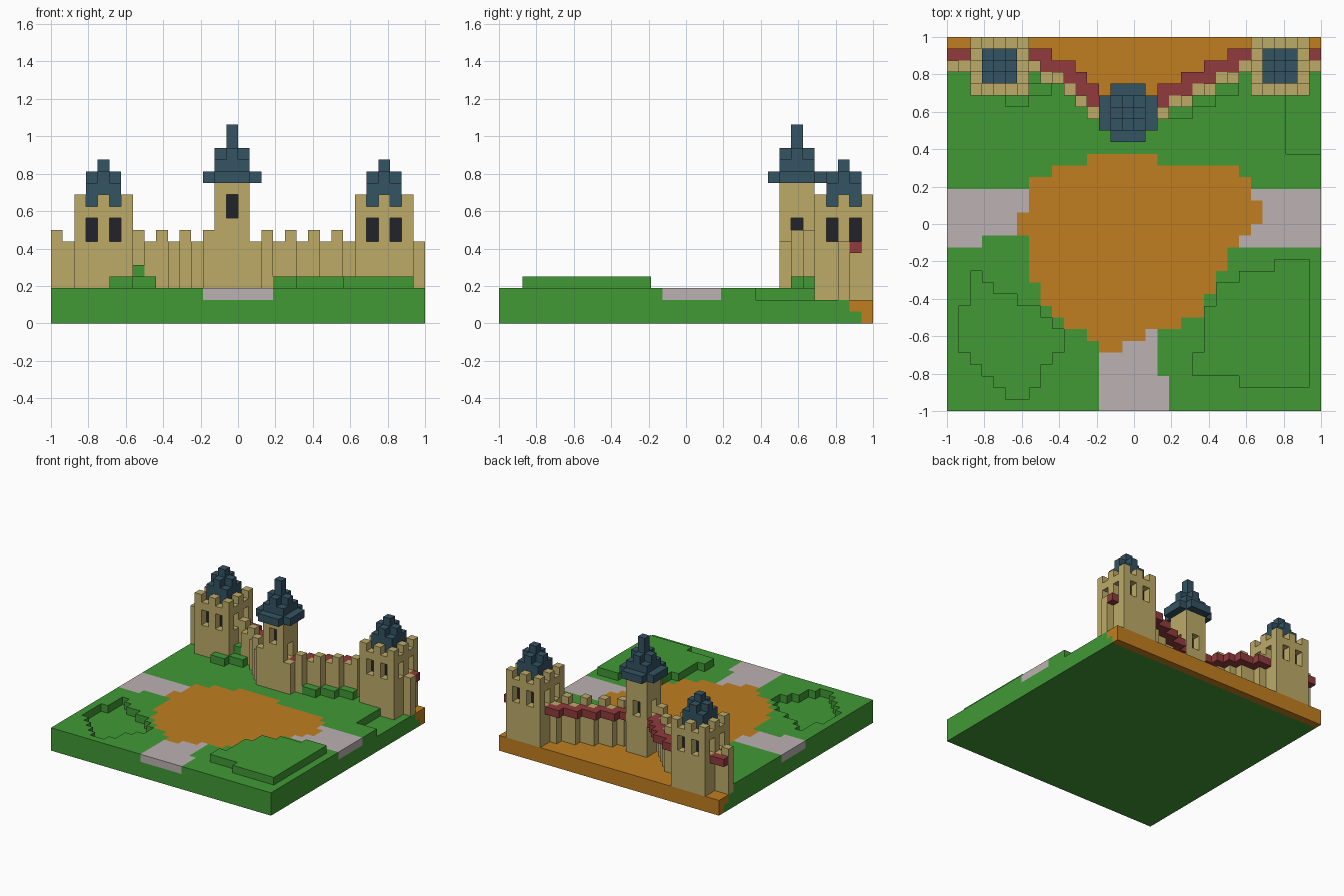
import bpy
import bmesh
from mathutils import Vector

cube = bpy.data.objects.get("Cube")
if cube:
    bpy.data.objects.remove(cube, do_unlink=True)

N = 32              # cells along each side
S = 2.0 / N         # cell size


def linear(c):
    c /= 255
    return c / 12.92 if c <= 0.04045 else ((c + 0.055) / 1.055) ** 2.4


def material(name, rgb):
    m = bpy.data.materials.new(name)
    col = tuple(linear(c) for c in rgb) + (1.0,)
    m.diffuse_color = col
    m.use_nodes = True
    bsdf = next(n for n in m.node_tree.nodes if n.type == 'BSDF_PRINCIPLED')
    bsdf.inputs["Base Color"].default_value = col
    bsdf.inputs["Roughness"].default_value = 0.9
    return m


GRASS = material("grass_green", (65, 153, 53))
EARTH = material("earth_orange", (192, 126, 33))
PAVING = material("paving_grey", (188, 178, 178))
STONE = material("sand_stone", (189, 171, 105))
WOOD = material("red_wood", (146, 59, 60))
SLATE = material("slate_blue", (51, 83, 98))
DARK = material("window_dark", (34, 34, 43))

cells = {}          # (i, j, k) -> (part name, material)


def block(part, mat, i, j, k):
    """Fill an inclusive range of cells; each range is (first, last)."""
    for x in range(i[0], i[1] + 1):
        for y in range(j[0], j[1] + 1):
            for z in range(k[0], k[1] + 1):
                cells[x, y, z] = (part, mat)


def carve(i, j, k):
    for x in range(i[0], i[1] + 1):
        for y in range(j[0], j[1] + 1):
            for z in range(k[0], k[1] + 1):
                cells.pop((x, y, z), None)


def rows(top, spans):
    """Yield (row, span) from the back row towards the front."""
    return [(top - n, s) for n, s in enumerate(spans)]


# Depth of the curtain wall in each column
wall = {0: 29, 1: 29, 7: 29, 8: 28, 9: 28, 10: 27, 11: 26, 12: 25, 13: 24,
        17: 24, 18: 25, 19: 26, 20: 26, 21: 27, 22: 27, 23: 28, 24: 28,
        25: 29, 31: 29}
merlons = {0, 7, 9, 11, 13, 18, 20, 22, 24}

# Ground: high lawn before the wall, lower bare earth behind it
for i in range(N):
    edge = wall.get(i, 24 if 13 < i < 17 else 27)
    for j in range(N):
        for k in range(2 if j >= edge else 3):
            bare = (k == 1 and (j > edge or j >= 30)) or (k == 0 and j == 31)
            cells[i, j, k] = ("ground", EARTH if bare else GRASS)
carve((29, 31), (22, 28), (2, 2))

# Paths, then the central court laid over them
block("front_path", PAVING, (13, 18), (0, 2), (2, 2))
block("front_path", PAVING, (13, 17), (3, 6), (2, 2))
block("right_path", PAVING, (0, 2), (14, 18), (2, 2))
block("right_path", PAVING, (3, 7), (15, 18), (2, 2))
block("left_path", PAVING, (24, 31), (14, 18), (2, 2))
for j, span in rows(21, [(12, 17), (9, 24), (7, 25), (7, 25), (7, 26), (6, 26),
                         (6, 25), (7, 24), (7, 23), (7, 23), (7, 22), (8, 22),
                         (8, 21), (9, 21), (10, 19), (12, 16), (13, 14)]):
    block("court", EARTH, span, (j, j), (2, 2))

# Sunken hollow and raised bank on the lawn
for j, span in rows(11, [(2, 2), (2, 3), (2, 5), (1, 7), (1, 8), (1, 9),
                         (1, 9), (2, 8), (3, 7), (4, 7), (5, 6)]):
    carve(span, (j, j), (2, 2))
for j, first in rows(12, [28, 25, 23, 23, 22, 22, 22, 22, 21, 21, 25]):
    block("bank", GRASS, (first, 30), (j, j), (3, 3))

# Hedges along the foot of the wall
for i in range(19, 25):
    block("left_hedge", GRASS, (i, i), (wall[i] - 1,) * 2, (3, 3))
block("right_hedge", GRASS, (5, 6), (26, 26), (3, 3))
block("right_hedge", GRASS, (7, 8), (27, 27), (3, 3))
block("right_hedge", GRASS, (7, 7), (28, 28), (3, 4))

# Curtain wall with merlons, and the walkway ledge behind it
for i, j in wall.items():
    side = "right" if i < 16 else "left"
    outer = wall.get(i - 1 if i < 16 else i + 1, j)
    block(side + "_walkway", WOOD, (i, i), (j + 1, max(j, outer) + 1), (6, 6))
for i, j in wall.items():
    side = "right" if i < 16 else "left"
    block(side + "_wall", STONE, (i, i), (j, j), (2, 7 if i in merlons else 6))


def roof(part, i, j, k, spire):
    """Stepped roof on centre (i, j): a square, a cross, then a spire."""
    def cross(z):
        block(part, SLATE, (i - 1, i + 1), (j, j), (z, z))
        block(part, SLATE, (i, i), (j - 1, j + 1), (z, z))
    square = 2 if spire == 1 else 1
    block(part, SLATE, (i - 1, i + 1), (j - 1, j + 1), (k, k + square - 1))
    cross(k + square)
    block(part, SLATE, (i, i), (j, j), (k + square + 1, k + square + spire))


# Corner towers: walls, dark core, paired windows, battlements and roof
for side, i, j in (("right", 4, 29), ("left", 28, 29)):
    name = side + "_tower"
    block(name, STONE, (i - 2, i + 2), (j - 2, j + 2), (2, 9))
    block(name + "_windows", DARK, (i - 1, i + 1), (j - 1, j + 1), (7, 8))
    for a in (-1, 1):
        for b in (-2, 2):
            carve((i + a, i + a), (j + b, j + b), (7, 8))
            carve((i + b, i + b), (j + a, j + a), (7, 8))
    for a in (-2, 0, 2):
        for b in (-2, 0, 2):
            if a or b:
                block(name, STONE, (i + a, i + a), (j + b, j + b), (10, 10))
    roof(name + "_roof", i, j, 10, 1)

# Middle tower with one window per side and a wide-eaved roof
block("middle_tower", STONE, (14, 16), (24, 26), (2, 11))
block("middle_tower_windows", DARK, (15, 15), (25, 25), (7, 10))
carve((15, 15), (24, 24), (9, 10))
for i, j in ((14, 25), (16, 25), (15, 26)):
    carve((i, i), (j, j), (7, 8))
block("middle_tower_roof", SLATE, (13, 17), (24, 26), (12, 12))
block("middle_tower_roof", SLATE, (14, 16), (23, 27), (12, 12))
roof("middle_tower_roof", 15, 25, 13, 2)

# Turn each part into a mesh, keeping only exposed faces
DIRS = [Vector(d) for d in ((1, 0, 0), (-1, 0, 0), (0, 1, 0),
                            (0, -1, 0), (0, 0, 1), (0, 0, -1))]
parts = {}
for cell, (part, mat) in cells.items():
    parts.setdefault(part, []).append((cell, mat))

for part, members in parts.items():
    bm = bmesh.new()
    mats = []
    for cell, mat in members:
        if mat not in mats:
            mats.append(mat)
        centre = Vector(cell) + Vector((0.5, 0.5, 0.5))
        for d in DIRS:
            if tuple(int(c + s) for c, s in zip(cell, d)) in cells:
                continue
            u = Vector((d.y, d.z, d.x))
            v = d.cross(u)
            quad = [centre + (d + u * a + v * b) / 2
                    for a, b in ((-1, -1), (1, -1), (1, 1), (-1, 1))]
            face = bm.faces.new([bm.verts.new((p - Vector((N / 2, N / 2, 0))) * S)
                                 for p in quad])
            face.material_index = mats.index(mat)
    bmesh.ops.remove_doubles(bm, verts=bm.verts, dist=S / 100)
    mesh = bpy.data.meshes.new(part)
    bm.to_mesh(mesh)
    bm.free()
    for m in mats:
        mesh.materials.append(m)
    bpy.context.scene.collection.objects.link(bpy.data.objects.new(part, mesh))
